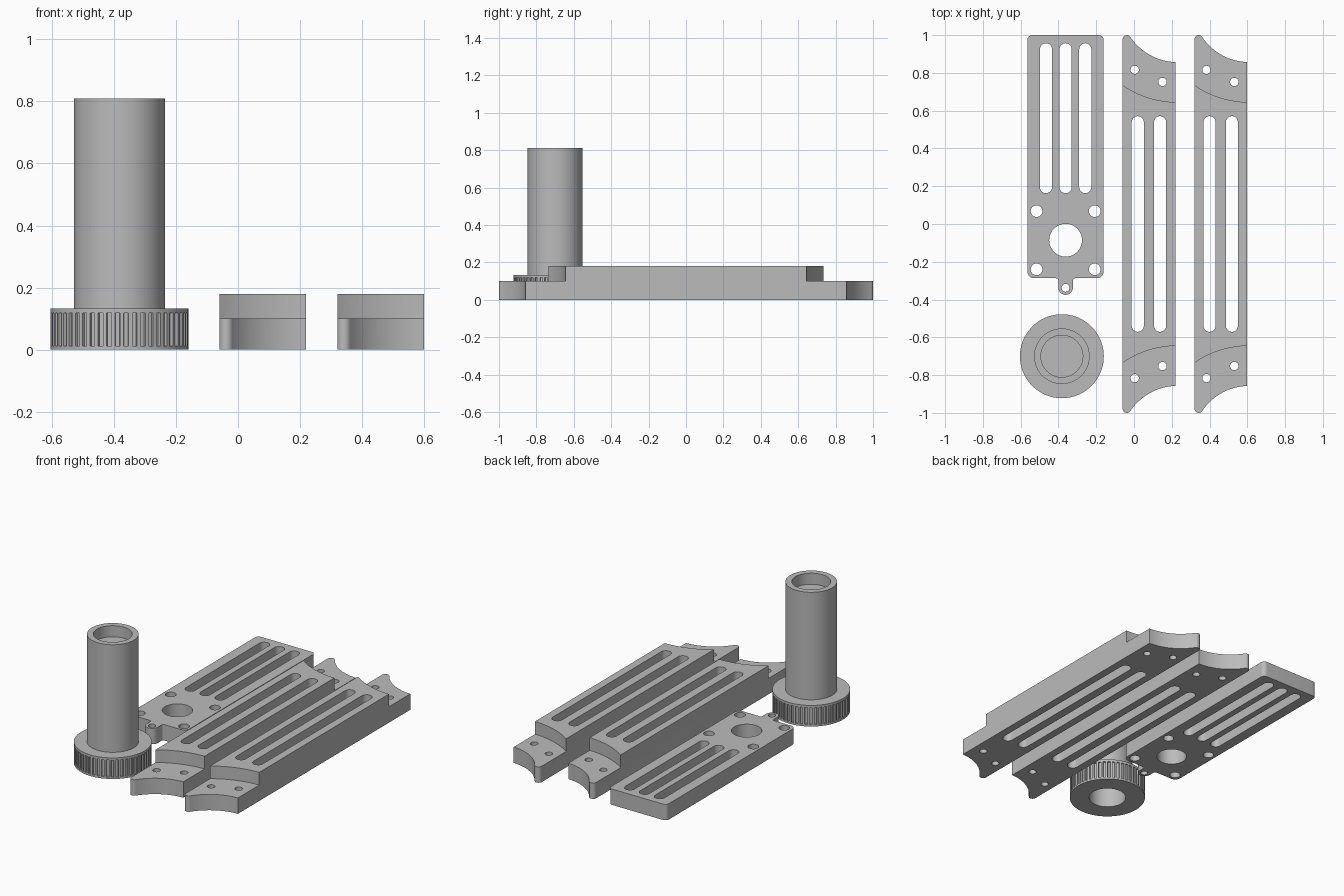
import bpy, bmesh, math

if "Cube" in bpy.data.objects:
    bpy.data.objects.remove(bpy.data.objects["Cube"])

grey = bpy.data.materials.new("plain_grey")
grey.diffuse_color = (0.5, 0.5, 0.5, 1)
grey.use_nodes = True
grey.node_tree.nodes["Principled BSDF"].inputs["Base Color"].default_value = grey.diffuse_color


def arc(cx, cy, r, a0, a1, n=10):
    """Points on an arc, angles in degrees."""
    steps = [math.radians(a0 + (a1 - a0) * i / n) for i in range(n + 1)]
    return [(cx + r * math.cos(a), cy + r * math.sin(a)) for a in steps]


def hole(cx, cy, r, n=32):
    return arc(cx, cy, r, 0, 360, n)[:-1]


def slot(cx, y0, y1, r):
    return arc(cx, y1 - r, r, 0, 180, 14) + arc(cx, y0 + r, r, 180, 360, 14)


def finish(bm, name):
    bmesh.ops.recalc_face_normals(bm, faces=bm.faces[:])
    mesh = bpy.data.meshes.new(name)
    bm.to_mesh(mesh)
    bm.free()
    mesh.materials.append(grey)
    obj = bpy.data.objects.new(name, mesh)
    bpy.context.collection.objects.link(obj)
    return obj


def slab(name, loops, z0, z1):
    """Extrude an outline with holes from z0 to z1."""
    bm = bmesh.new()
    edges = []
    for loop in loops:
        vs = [bm.verts.new((x, y, z0)) for x, y in loop]
        edges += [bm.edges.new((vs[i - 1], vs[i])) for i in range(len(vs))]
    bmesh.ops.triangle_fill(bm, edges=edges, use_beauty=True, use_dissolve=False,
                            normal=(0, 0, 1))
    ext = bmesh.ops.extrude_face_region(bm, geom=bm.faces[:])
    top = [g for g in ext["geom"] if isinstance(g, bmesh.types.BMVert)]
    bmesh.ops.translate(bm, verts=top, vec=(0, 0, z1 - z0))
    return finish(bm, name)


def activate(obj):
    bpy.ops.object.select_all(action='DESELECT')
    obj.select_set(True)
    bpy.context.view_layer.objects.active = obj


def smooth(obj):
    activate(obj)
    bpy.ops.object.shade_smooth_by_angle(angle=math.radians(30))


# Slotted bars with scooped, stepped ends
def bar(name, x):
    cx, cy = x + 0.29, 1.157
    end = arc(cx, cy, 0.30, 268, 213.7, 20) + arc(x + 0.022, 0.978, 0.022, 33.7, 180, 10)
    loops = [end + [(px, -py) for px, py in reversed(end)]]
    for s in (1, -1):
        loops.append(hole(x + 0.064, s * 0.816, 0.022))
        loops.append(hole(x + 0.211, s * 0.752, 0.022))
    for sx in (0.08, 0.198):
        loops.append(slot(x + sx, -0.571, 0.571, 0.032))
    obj = slab(name, loops, 0, 0.18)
    # Lower the ends along a curved step
    for s in (1, -1):
        cutter = slab("step_cutter", [hole(cx, s * cy, 0.512, 128)], 0.10, 0.30)
        cutter.hide_render = True
        mod = obj.modifiers.new("step", 'BOOLEAN')
        mod.operation = 'DIFFERENCE'
        mod.solver = 'EXACT'
        mod.object = cutter
        activate(obj)
        bpy.ops.object.modifier_apply(modifier=mod.name)
        bpy.data.objects.remove(cutter)
    smooth(obj)


bar("middle_bar", -0.06)
bar("right_bar", 0.32)

# Flat mounting plate with a rounded tab
L, R, B, T = -0.564, -0.161, -0.287, 1.0
C, W, F = -0.362, 0.039, 0.012
outline = (arc(L + 0.035, B + 0.035, 0.035, 180, 270)
           + arc(C - W - F, B - F, F, 90, 0, 5)
           + arc(C, -0.336, W, 180, 360, 20)
           + arc(C + W + F, B - F, F, 180, 90, 5)
           + arc(R - 0.035, B + 0.035, 0.035, 270, 360)
           + arc(R - 0.025, T - 0.025, 0.025, 0, 90)
           + arc(L + 0.025, T - 0.025, 0.025, 90, 180))
loops = [outline, hole(C, -0.086, 0.087, 48), hole(C, -0.338, 0.021)]
loops += [hole(C + dx, y, 0.031) for dx in (-0.154, 0.154) for y in (0.068, -0.24)]
loops += [slot(C + dx, 0.163, 0.957, 0.032) for dx in (-0.104, 0, 0.104)]
smooth(slab("mounting_plate", loops, 0, 0.10))

# Grooved knob with a tall post: rings of (radius, height, grooved)
TEETH, PER = 50, 4
KX, KY = -0.382, -0.70
rings = [(0.108, 0.20, 0), (0.108, 0, 0), (0.222, 0, 0), (0.222, 0.012, 0),
         (0.222, 0.012, 1), (0.222, 0.118, 1), (0.222, 0.118, 0), (0.222, 0.133, 0),
         (0.147, 0.133, 0), (0.147, 0.81, 0), (0.111, 0.81, 0), (0.111, 0.74, 0)]
bm = bmesh.new()
rows = []
for r, z, grooved in rings:
    row = []
    for i in range(TEETH * PER):
        # Each tooth pitch has two groove points and two rim points
        a = 2 * math.pi * (i // PER + (0, 0.04, 0.52, 0.56)[i % PER]) / TEETH
        rr = r - 0.010 if grooved and i % PER in (1, 2) else r
        row.append(bm.verts.new((KX + rr * math.cos(a), KY + rr * math.sin(a), z)))
    rows.append(row)
for lo, hi in zip(rows, rows[1:]):
    for i in range(len(lo)):
        bm.faces.new((lo[i - 1], lo[i], hi[i], hi[i - 1]))
bm.faces.new(rows[0])
bm.faces.new(rows[-1])
bmesh.ops.remove_doubles(bm, verts=bm.verts[:], dist=1e-5)
smooth(finish(bm, "knob_with_post"))
